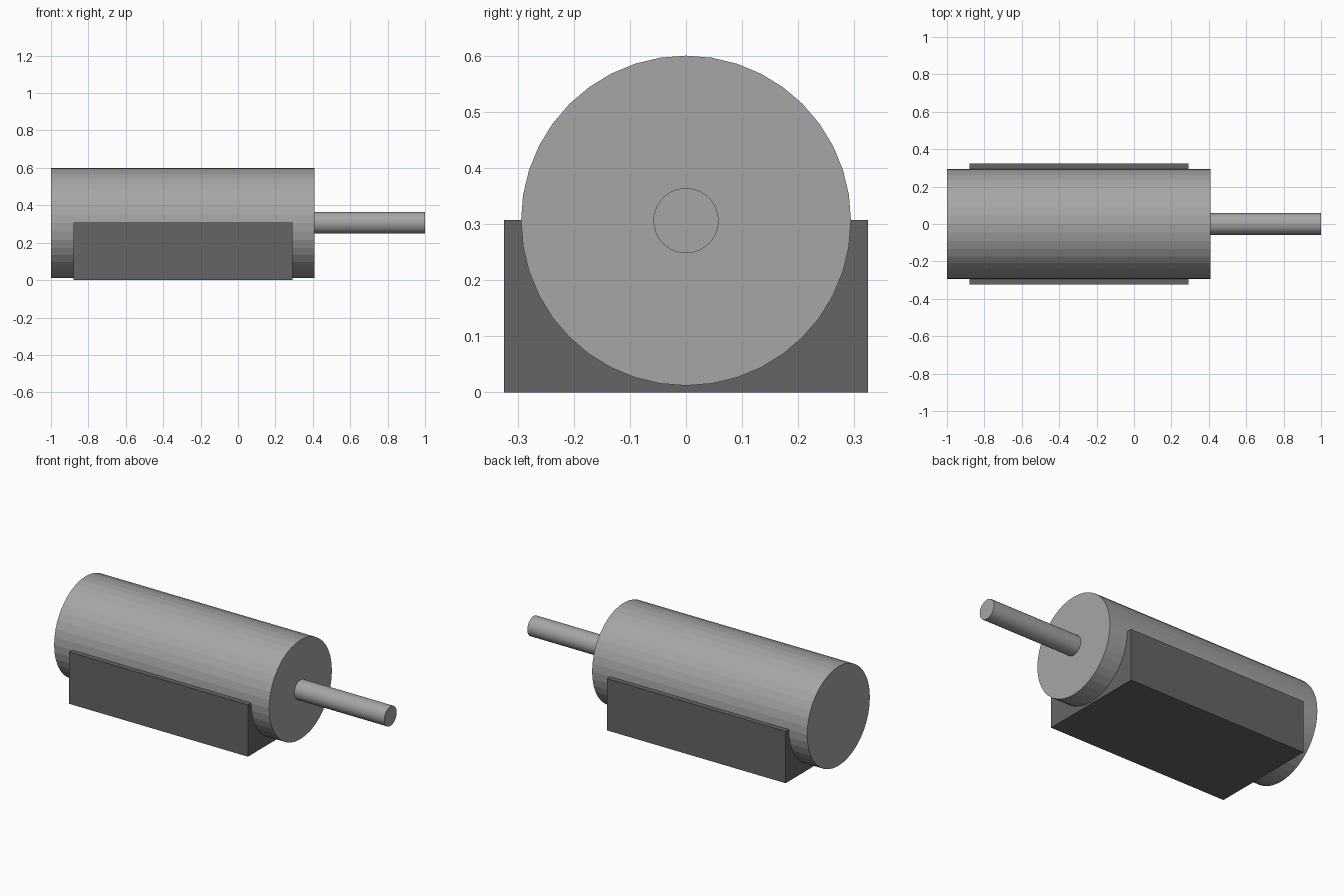
import bpy
from math import pi

if "Cube" in bpy.data.objects:
    bpy.data.objects.remove(bpy.data.objects["Cube"])

AXIS_Z = 0.306


def material(name, grey):
    mat = bpy.data.materials.new(name)
    mat.diffuse_color = (grey, grey, grey, 1)
    mat.use_nodes = True
    mat.node_tree.nodes["Principled BSDF"].inputs["Base Color"].default_value = mat.diffuse_color
    return mat


def rod(name, x0, x1, radius, sides, mat):
    """Capped cylinder along x on the motor axis."""
    bpy.ops.mesh.primitive_cylinder_add(
        vertices=sides, radius=radius, depth=x1 - x0,
        location=((x0 + x1) / 2, 0, AXIS_Z), rotation=(0, pi / 2, 0))
    obj = bpy.context.object
    obj.name = name
    obj.data.materials.append(mat)


def box(name, lo, hi, mat):
    bpy.ops.mesh.primitive_cube_add(
        size=1, location=[(a + b) / 2 for a, b in zip(lo, hi)])
    obj = bpy.context.object
    obj.name = name
    obj.scale = [b - a for a, b in zip(lo, hi)]
    obj.data.materials.append(mat)


steel = material("steel_grey", 0.38)
dark = material("dark_grey", 0.13)

# Motor housing
rod("motor_body", -1.0, 0.41, 0.294, 40, steel)

# Output shaft
rod("drive_shaft", 0.41, 1.0, 0.058, 40, steel)

# Mounting block cradling the lower half of the housing
box("mounting_base", (-0.88, -0.324, 0.0), (0.292, 0.324, 0.307), dark)
